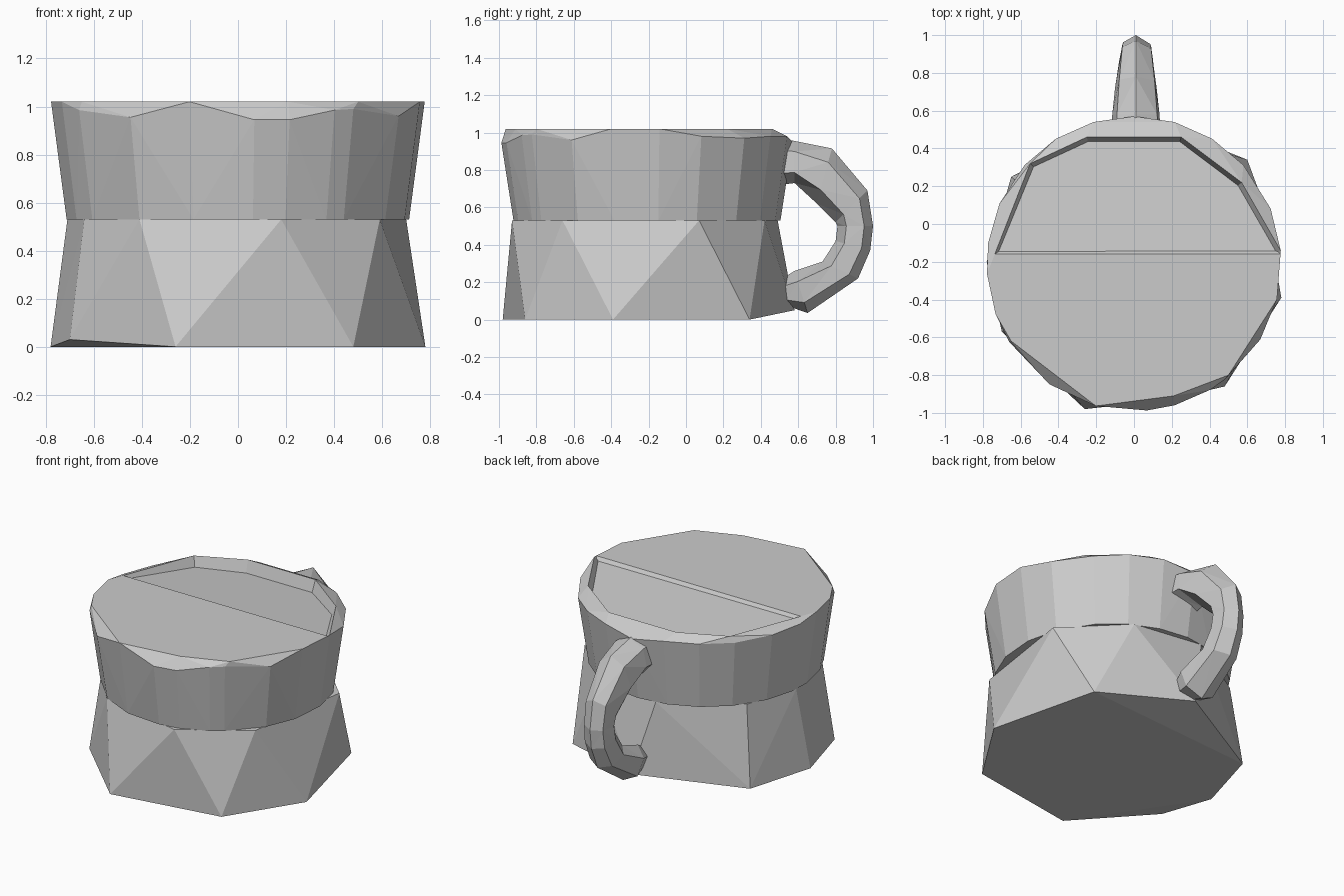
import bpy, bmesh
from math import sin, cos, radians
from mathutils import Vector

cube = bpy.data.objects.get("Cube")
if cube:
    bpy.data.objects.remove(cube)

grey = bpy.data.materials.new("plain_grey")
grey.use_nodes = True
grey.diffuse_color = (0.6, 0.6, 0.6, 1)
grey.node_tree.nodes["Principled BSDF"].inputs["Base Color"].default_value = (0.6, 0.6, 0.6, 1)

CY = -0.21   # centre line of the cup body


def finish(name, bm):
    bmesh.ops.recalc_face_normals(bm, faces=bm.faces[:])
    mesh = bpy.data.meshes.new(name)
    bm.to_mesh(mesh)
    bm.free()
    mesh.materials.append(grey)
    obj = bpy.data.objects.new(name, mesh)
    bpy.context.collection.objects.link(obj)
    return obj


def hull(points):
    bm = bmesh.new()
    for p in points:
        bm.verts.new(p)
    res = bmesh.ops.convex_hull(bm, input=bm.verts[:])
    junk = [v for v in res["geom_interior"] if isinstance(v, bmesh.types.BMVert)]
    bmesh.ops.delete(bm, geom=junk, context='VERTS')
    return bm


def ring_point(angle, radius, z):
    a = radians(angle)
    return Vector((radius * cos(a), CY + radius * sin(a), z))


# Lower body: coarse faceted drum, narrower at the waist
base = [(-0.26, -0.98, 0), (0.48, -0.86, 0), (0.78, -0.39, 0), (0.60, 0.34, 0),
        (-0.65, 0.25, 0), (-0.78, -0.20, 0), (-0.70, -0.57, 0.03), (0, 0.58, 0.05)]
waist = [(-0.41, -0.80), (0.18, -0.93), (0.59, -0.66), (0.70, 0.07), (0.35, 0.42),
         (-0.12, 0.49), (-0.59, 0.20), (-0.71, -0.15), (-0.64, -0.53)]
finish("lower_body", hull(base + [(x, y, 0.53) for x, y in waist]))

# Upper body: flared band with an uneven rim
rim = [(-160, 1.02), (-148, 0.985), (-125, 0.955), (-105, 1.02), (-85, 0.945),
       (-74, 0.945), (-59, 0.985), (-52, 0.99), (-31, 0.96), (-14, 1.02), (5, 1.02),
       (22, 0.98), (42, 0.97), (58, 0.98), (74, 0.98), (90, 0.95), (106, 0.98),
       (122, 0.98), (138, 0.98), (156, 0.99), (172, 1.0), (184, 1.02)]
upper = [ring_point(a, 0.78, z) for a, z in rim]
upper += [ring_point(a, 0.715, 0.53) for a, z in rim]
upper += [(x, y, 1.02) for x, y in ((0.21, -0.91), (0.50, -0.80), (0.57, 0.22), (0.25, 0.46),
                                    (-0.25, 0.46), (-0.55, 0.32), (-0.65, -0.62))]
bm = hull(upper)
bmesh.ops.dissolve_limit(bm, angle_limit=0.01, verts=bm.verts[:], edges=bm.edges[:])

# Shallow sloping hollow in the back half of the top
bmesh.ops.bisect_plane(bm, geom=bm.verts[:] + bm.edges[:] + bm.faces[:],
                       plane_co=(0, -0.16, 0), plane_no=(0, 1, 0))
bm.normal_update()
top = [f for f in bm.faces if f.normal.z > 0.99 and f.calc_center_median().y > -0.16]
bmesh.ops.inset_region(bm, faces=top, thickness=0.025)
for v in {v for f in top for v in f.verts}:
    v.co.z -= 0.02 + 0.1 * (v.co.y + 0.16)
finish("upper_body", bm)

# Handle: six-sided loop, each section given by inner and outer (y, z) and half width
sections = [((0.50, 0.72), (0.50, 0.97), 0.13), ((0.58, 0.73), (0.58, 0.955), 0.125),
            ((0.70, 0.62), (0.78, 0.915), 0.11), ((0.80, 0.52), (0.97, 0.69), 0.09),
            ((0.81, 0.50), (1.00, 0.50), 0.085), ((0.80, 0.42), (0.985, 0.37), 0.09),
            ((0.73, 0.31), (0.92, 0.22), 0.10), ((0.58, 0.26), (0.65, 0.035), 0.12),
            ((0.50, 0.21), (0.55, 0.07), 0.09)]
bm = bmesh.new()
loops = []
for inner, outer, w in sections:
    a, b = Vector((0.01, *inner)), Vector((0.01, *outer))
    spots = ((0, -0.5), (0.3, -1), (0.8, -0.8), (1, 0), (0.75, 0.9), (0.25, 1))
    loops.append([bm.verts.new(a.lerp(b, t) + Vector((s * w, 0, 0))) for t, s in spots])
for p, q in zip(loops, loops[1:]):
    for i in range(6):
        j = (i + 1) % 6
        bm.faces.new((p[i], p[j], q[j], q[i]))
bm.faces.new(loops[0])
bm.faces.new(loops[-1])
bmesh.ops.triangulate(bm, faces=bm.faces[:])
finish("handle", bm)
